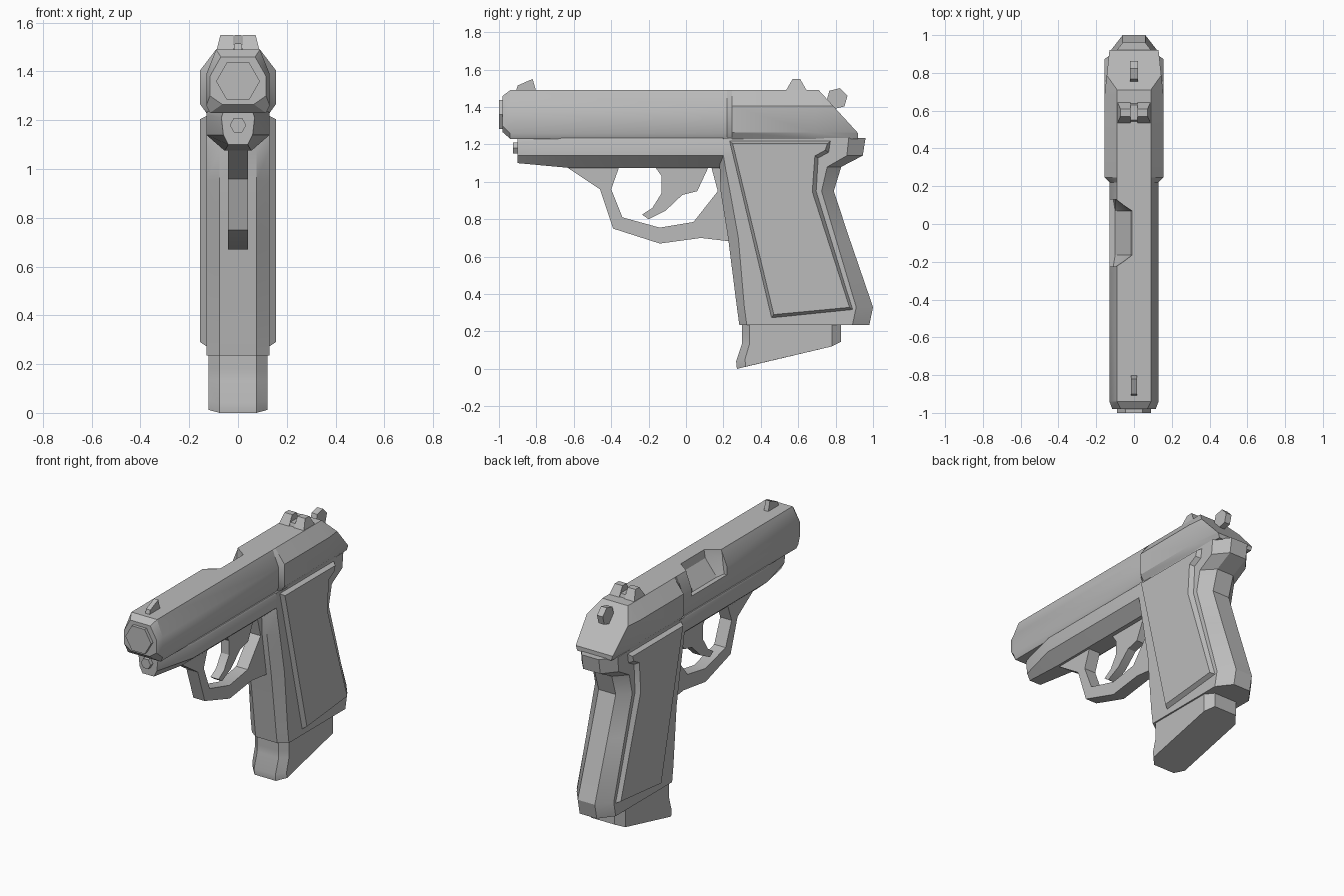
import bpy, bmesh, math
from mathutils import Vector

cube = bpy.data.objects.get("Cube")
if cube:
    bpy.data.objects.remove(cube, do_unlink=True)

steel = bpy.data.materials.new("plain_grey")
steel.use_nodes = True
GREY = (0.5, 0.5, 0.5, 1)
steel.diffuse_color = GREY
steel.node_tree.nodes["Principled BSDF"].inputs["Base Color"].default_value = GREY
parts = []


def finish(name, bm, mirrored=False):
    """Turn a bmesh into a named object with the shared material."""
    bmesh.ops.recalc_face_normals(bm, faces=bm.faces)
    mesh = bpy.data.meshes.new(name)
    bm.to_mesh(mesh)
    bm.free()
    mesh.materials.append(steel)
    obj = bpy.data.objects.new(name, mesh)
    bpy.context.collection.objects.link(obj)
    if mirrored:
        obj.modifiers.new("mirror", "MIRROR")
    parts.append(obj)
    return obj


def skin(rings):
    """Closed skin over rings that have equal point counts."""
    bm = bmesh.new()
    loops = [[bm.verts.new(p) for p in ring] for ring in rings]
    for a, b in zip(loops, loops[1:]):
        for i in range(len(a)):
            j = (i + 1) % len(a)
            bm.faces.new((a[i], a[j], b[j], b[i]))
    bm.faces.new(loops[0])
    bm.faces.new(loops[-1])
    return bm


def whole(half):
    """Complete a half ring by mirroring it across x."""
    return half + [(-x, y, z) for x, y, z in reversed(half)]


def prism(name, outline, x0, x1, mirrored=False):
    """Side outline (y, z) extruded between two x positions."""
    rings = [[(x, y, z) for y, z in outline] for x in (x0, x1)]
    return finish(name, skin(rings), mirrored)


def hexagon(cy, cz, r, turn=0):
    return [(cy + r * math.cos(turn + i * math.pi / 3),
             cz + r * math.sin(turn + i * math.pi / 3)) for i in range(6)]


def rod(name, z, r, y0, y1):
    """Six sided bar along y."""
    return finish(name, skin([[(x, y, h) for x, h in hexagon(0, z, r)] for y in (y0, y1)]))


# Slide: bevelled nose, straight body, wider rear, sloped back
nose = [(.07, 1.46), (.115, 1.38), (.115, 1.30), (.065, 1.265)]
body = [(.09, 1.49), (.13, 1.39), (.13, 1.26), (.115, 1.23)]
wide = [(.09, 1.49), (.155, 1.405), (.155, 1.265), (.13, 1.23)]
back = [(.08, 1.49), (.13, 1.405), (.13, 1.265), (.12, 1.23)]
stations = [(-.98, nose), (-.94, body), (.22, body), (.245, wide), (.69, wide), (.92, back)]
bm = skin([whole([(x, y, z) for x, z in sec]) for y, sec in stations])
bmesh.ops.bisect_plane(bm, geom=bm.verts[:] + bm.edges[:] + bm.faces[:],
                       plane_co=Vector((0, .71, 1.49)), plane_no=Vector((0, .23, .21)),
                       clear_outer=True)
bmesh.ops.holes_fill(bm, edges=[e for e in bm.edges if e.is_boundary], sides=0)
slide = finish("slide", bm)

# Ejection port cut into the right shoulder of the slide
small = [(-.2, 1.34), (-.11, 1.34), (-.10, 1.42), (-.09, 1.55), (-.2, 1.55)]
large = [(-.2, 1.34), (-.10, 1.34), (-.02, 1.44), (0, 1.55), (-.2, 1.55)]
cutter = finish("port_cutter", skin([[(x, y, z) for x, z in sec] for y, sec in
                                     [(-.225, small), (-.165, large), (.07, large), (.13, small)]]))
cutter.hide_render = True
cut = slide.modifiers.new("port", "BOOLEAN")
cut.operation = "DIFFERENCE"
cut.solver = "EXACT"
cut.object = cutter
depsgraph = bpy.context.evaluated_depsgraph_get()
carved = bpy.data.meshes.new_from_object(slide.evaluated_get(depsgraph))
slide.modifiers.clear()
slide.data = carved
parts.remove(cutter)
bpy.data.objects.remove(cutter, do_unlink=True)

# Muzzle and spring rod
rod("muzzle", 1.36, .09, -1, -.95)
rod("spring_rod", 1.18, .034, -.925, -.85)

# Frame under the slide, flaring out from a narrow nose
tip = [(.06, 1.235), (.068, 1.21), (.06, 1.14), (.04, 1.10)]
rail = [(.125, 1.235), (.13, 1.225), (.13, 1.14), (.055, 1.075)]
finish("frame", skin([whole([(x, y, z) for x, z in sec])
                      for y, sec in [(-.90, tip), (-.63, rail), (.24, rail)]]))

# Grip body: z, front strap, front of side, rear of side, back strap
levels = [(.235, .285, .325, .89, .98), (.33, .272, .312, .91, 1), (.70, .225, .28, .80, .873),
          (.95, .185, .235, .725, .79), (1.08, .18, .21, .755, .83),
          (1.14, .18, .20, .86, .945), (1.235, .18, .20, .87, .96)]
finish("grip", skin([whole([(.075, f, z), (.13, fs, z), (.13, bs, z), (.06, b, z)])
                     for z, f, fs, bs, b in levels]))

# Grip panels with sloped rims
panel = [(.23, 1.22), (.455, .27), (.895, .315), (.70, .95),
         (.71, 1.125), (.765, 1.155), (.775, 1.22)]
bm = bmesh.new()
face = bm.faces.new([bm.verts.new((.125, y, z)) for y, z in panel])
face.normal_update()
if face.normal.x < 0:
    face.normal_flip()
bmesh.ops.inset_region(bm, faces=[face], thickness=.025, depth=0, use_boundary=True)
for v in face.verts:
    v.co.x = .155
finish("grip_panel", bm, mirrored=True)

# Trigger guard and trigger
guard = [(-.64, 1.08), (-.46, .96), (-.39, .75), (-.14, .67), (.08, .70), (.25, .68),
         (.25, 1.1), (.13, 1.1), (.17, .95), (.04, .785), (-.14, .755), (-.34, .81),
         (-.40, .96), (-.35, 1.1), (-.64, 1.1)]
prism("trigger_guard", guard, -.04, .04)
trigger = [(-.18, 1.1), (-.13, 1.03), (-.13, .94), (-.18, .86), (-.235, .825), (-.20, .80),
           (-.11, .845), (-.02, .93), (.06, .95), (.13, 1.1)]
prism("trigger", trigger, -.028, .028)

# Magazine foot with slanted underside
foot_plan = [(.075, .30), (.12, .34), (.12, .78), (.08, .83)]
sole = [(.075, .272, 0), (.12, .32, .012), (.12, .78, .12), (.08, .83, .145)]
flare = [(.075, .268, .04), (.12, .315, .05), (.12, .78, .14), (.08, .83, .16)]
finish("magazine_foot", skin([whole([(x, y, z) for x, y in foot_plan]) for z in (.25, .18)]
                             + [whole([(x, y, .135 + .05 * (y > .5)) for x, y in foot_plan]),
                                whole(flare), whole(sole)]))

# Sights and hammer
prism("front_sight", [(-.91, 1.48), (-.90, 1.515), (-.82, 1.55), (-.80, 1.48)], -.015, .015)
blade = [(.53, 1.48), (.57, 1.55), (.61, 1.55), (.65, 1.48)]
rear = prism("rear_sight", blade, .018, .09, mirrored=True)
for v in rear.data.vertices:
    if v.co.z > 1.5 and v.co.x > .05:
        v.co.x = .072
prism("rear_sight_base", [(.54, 1.48), (.55, 1.51), (.63, 1.51), (.64, 1.48)], -.02, .02)
prism("hammer", hexagon(.807, 1.445, .058, .25), -.02, .02)

# Smooth shading with sharp edges kept
bpy.ops.object.select_all(action="DESELECT")
for obj in parts:
    obj.select_set(True)
bpy.context.view_layer.objects.active = slide
bpy.ops.object.shade_smooth_by_angle(angle=math.radians(28))
